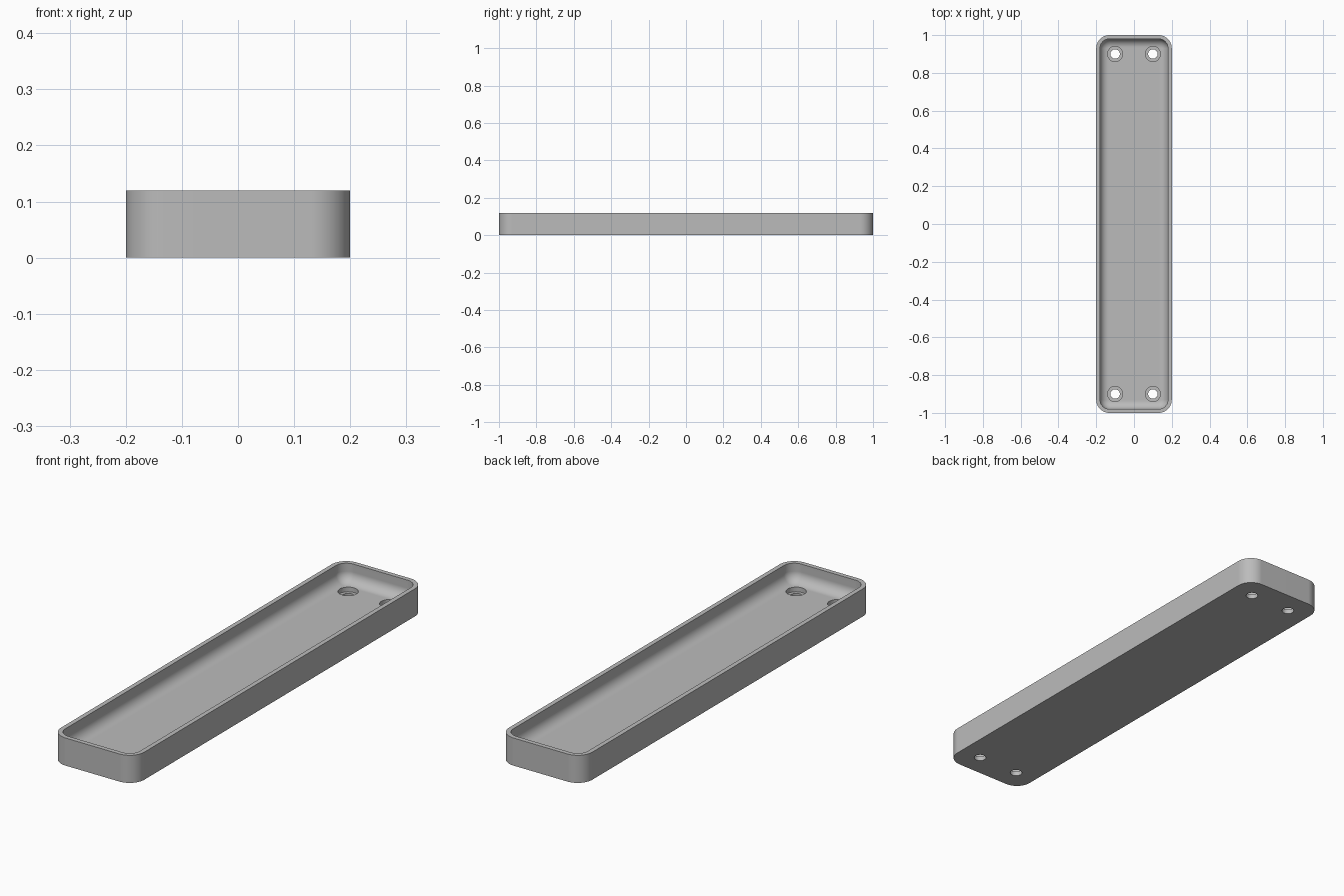
import bpy, bmesh
from math import sin, cos, pi, radians

old = bpy.data.objects.get("Cube")
if old:
    bpy.data.objects.remove(old, do_unlink=True)

HALF_X, HALF_Y, HEIGHT = 0.2, 1.0, 0.12
CORNER, RIM, FILLET, FLOOR = 0.07, 0.02, 0.045, 0.04
BORE_DEPTH = 0.02
ARC = 10

grey = bpy.data.materials.new("plain grey")
grey.use_nodes = True
colour = (0.5, 0.5, 0.5, 1)
grey.diffuse_color = colour
grey.node_tree.nodes["Principled BSDF"].inputs["Base Color"].default_value = colour


def rounded_loop(bm, inset, z):
    """Rounded rectangle of vertices, inset from the outer wall."""
    r = CORNER - inset
    cx, cy = HALF_X - CORNER, HALF_Y - CORNER
    verts = []
    for q, (sx, sy) in enumerate([(1, 1), (-1, 1), (-1, -1), (1, -1)]):
        for i in range(ARC + 1):
            a = (q + i / ARC) * pi / 2
            verts.append(bm.verts.new((sx * cx + r * cos(a), sy * cy + r * sin(a), z)))
    return verts


# Tray shell: outer wall, flat rim, inner wall and filleted floor
profile = [(0, 0), (0, HEIGHT), (RIM, HEIGHT)]
for i in range(ARC + 1):
    a = i / ARC * pi / 2
    profile.append((RIM + FILLET * (1 - cos(a)), FLOOR + FILLET * (1 - sin(a))))

bm = bmesh.new()
loops = [rounded_loop(bm, inset, z) for inset, z in profile]
for low, high in zip(loops, loops[1:]):
    for i in range(len(low)):
        j = (i + 1) % len(low)
        bm.faces.new((low[i], low[j], high[j], high[i]))
bm.faces.new(loops[0][::-1])
bm.faces.new(loops[-1])
bmesh.ops.recalc_face_normals(bm, faces=bm.faces)
mesh = bpy.data.meshes.new("tray")
bm.to_mesh(mesh)
bm.free()
mesh.materials.append(grey)
tray = bpy.data.objects.new("tray", mesh)
bpy.context.collection.objects.link(tray)


def cut_hole(x, y, radius, bottom, top):
    """Cut a round vertical hole out of the tray."""
    bpy.ops.mesh.primitive_cylinder_add(vertices=40, radius=radius, depth=top - bottom,
                                        location=(x, y, (top + bottom) / 2))
    cutter = bpy.context.object
    cutter.name = "hole_cutter"
    cutter.hide_render = True
    cutter.data.materials.append(grey)
    mod = tray.modifiers.new("hole", 'BOOLEAN')
    mod.operation = 'DIFFERENCE'
    mod.solver = 'EXACT'
    mod.object = cutter
    bpy.context.view_layer.objects.active = tray
    bpy.ops.object.modifier_apply(modifier=mod.name)
    bpy.data.objects.remove(cutter, do_unlink=True)


# Four stepped screw holes
for x in (-0.1, 0.1):
    for y in (-0.9, 0.9):
        cut_hole(x, y, 0.04, FLOOR - BORE_DEPTH, FLOOR + 0.03)
        cut_hole(x, y, 0.025, -0.03, FLOOR + 0.03)

# Smooth curved walls, crisp rim and hole edges
bpy.ops.object.select_all(action='DESELECT')
tray.select_set(True)
bpy.context.view_layer.objects.active = tray
bpy.ops.object.shade_smooth_by_angle(angle=radians(30))
weighted = tray.modifiers.new("even shading", 'WEIGHTED_NORMAL')
weighted.keep_sharp = True
